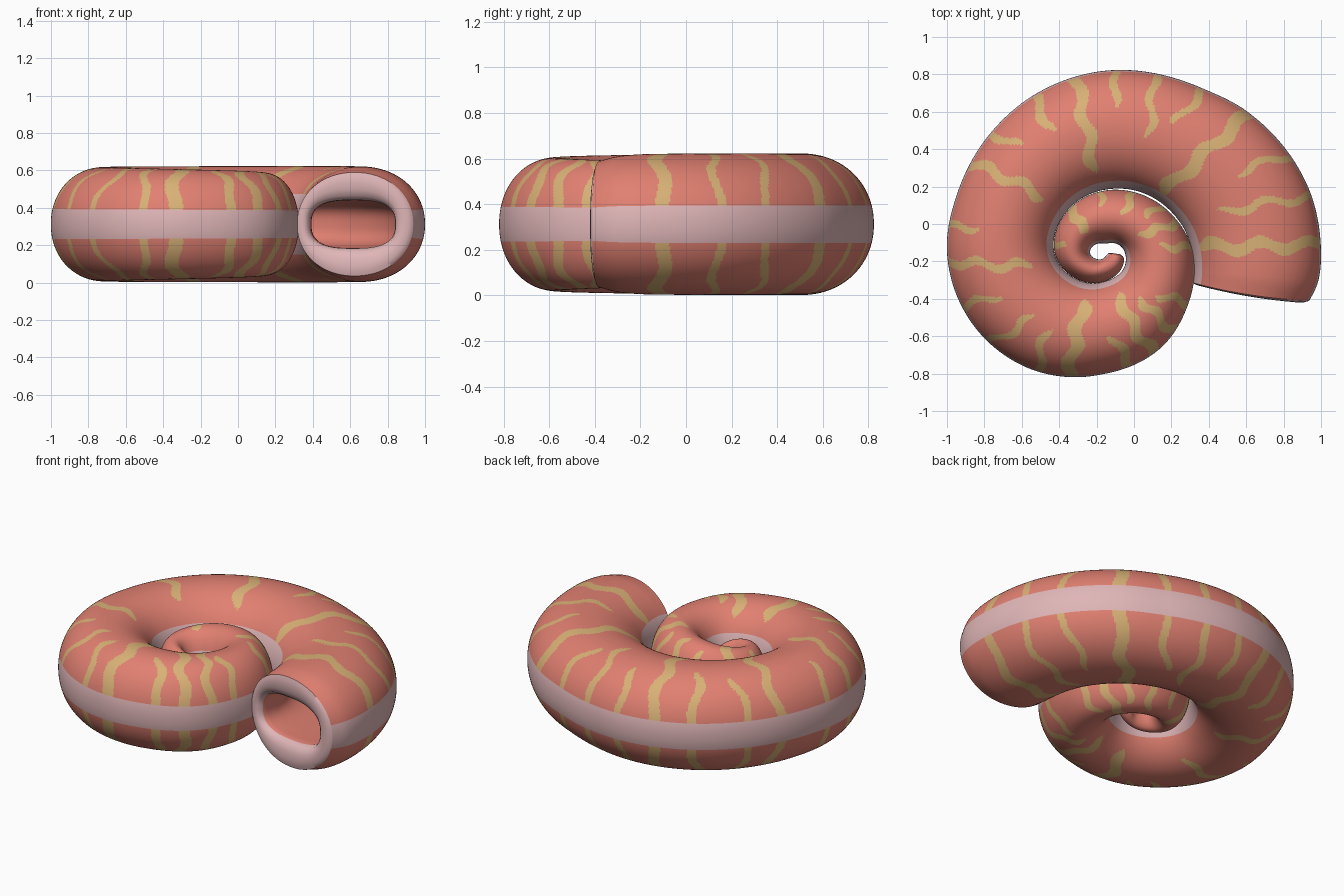
import bpy, bmesh, math

if "Cube" in bpy.data.objects:
    bpy.data.objects.remove(bpy.data.objects["Cube"])

def material(name, rgb):
    m = bpy.data.materials.new(name)
    m.diffuse_color = (*rgb, 1)
    m.use_nodes = True
    m.node_tree.nodes["Principled BSDF"].inputs["Base Color"].default_value = m.diffuse_color
    return m

CORAL = material("coral red", (0.75, 0.215, 0.165))
PINK = material("pale pink", (0.74, 0.465, 0.475))
YELLOW = material("sand yellow", (0.69, 0.44, 0.18))

CX, CY, MID = -0.15, -0.15, 0.312      # spiral centre and mid height
MOUTH, TIP = -13.5, 700.0              # angles in degrees

# (angle, value) knots: outer radius, inner radius, half height
OUTER = [(-14, 1.115), (-8, 1.145), (0, 1.15), (18, 1.135), (45, 1.065), (60, 1.015), (90, .97),
         (113, .927), (135, .885), (158, .855), (180, .85), (206, .815), (233, .755), (257, .687),
         (270, .65), (300, .59), (326, .524), (360, .465), (390, .405), (420, .36), (450, .33),
         (495, .30), (540, .275), (585, .21), (630, .155), (704, .10)]
INNER = [(-14, .495), (0, .466), (30, .413), (60, .370), (90, .334), (135, .301), (180, .276),
         (225, .211), (270, .155), (315, .13), (360, .10), (450, .045), (540, .085), (585, .055),
         (630, .02), (704, .012)]
HALF = [(-14, .275), (-7, .30), (5, .309), (90, .31), (180, .305), (270, .29), (320, .28),
        (360, .27), (450, .24), (540, .195), (630, .15), (704, .09)]

def curve(knots, t):
    """Smooth interpolation through the knots."""
    t = min(max(t, knots[0][0]), knots[-1][0])
    i = next(k for k in range(len(knots) - 1) if t <= knots[k + 1][0])
    def slope(k):
        a, b = knots[max(k - 1, 0)], knots[min(k + 1, len(knots) - 1)]
        return (b[1] - a[1]) / (b[0] - a[0])
    (x0, y0), (x1, y1) = knots[i], knots[i + 1]
    d = x1 - x0
    u = (t - x0) / d
    return ((2*u**3 - 3*u*u + 1) * y0 + (u**3 - 2*u*u + u) * d * slope(i)
            + (3*u*u - 2*u**3) * y1 + (u**3 - u*u) * d * slope(i + 1))

def power(v, e):
    return math.copysign(abs(v) ** e, v)

SIDES = 112
ROUND = .96                             # roundness of the tube section

def section(t, sw=1.0, sh=1.0, shift=0.0, e=ROUND):
    """Points of one tube section; index 0 is the outer edge of the whorl."""
    ro, ri, h = curve(OUTER, t), curve(INNER, t), curve(HALF, t)
    tilt = 6 * max(0, min(1, 1 - (t - MOUTH) / 30))      # mouth plane leans back
    pts = []
    for k in range(SIDES):
        p = 2 * math.pi * (k + .5) / SIDES
        r = (ro + ri) / 2 + shift + sw * (ro - ri) / 2 * power(math.cos(p), e)
        a = math.radians(t - tilt * (ro - r) / (ro - ri))
        pts.append((CX + r * math.cos(a), CY + r * math.sin(a), MID + sh * h * power(math.sin(p), e)))
    return pts

# Wavy stripes: (angle at keel, angle at inner end, reach across the tube, width)
STRIPES = [(2, 5, .95, .062), (15, 19, .7, .042), (28, 31, .42, .042), (44, 46, .95, .075),
           (59, 62, .38, .046), (75, 70, .54, .046), (86, 87, .32, .046), (100, 98, .84, .066),
           (115, 114, .37, .054), (134, 129, .3, .046), (147, 139, .77, .056), (171, 169, .29, .04),
           (183, 190, .77, .05), (201, 202, .38, .038), (218, 222, .48, .042), (240, 233, .44, .046),
           (254, 247, .82, .074), (283, 274, .4, .054), (295, 286, .82, .062), (311, 306, .63, .05),
           (329, 320, .45, .044), (362, 366, .45, .044), (382, 386, .65, .05), (400, 402, .35, .04),
           (425, 425, .45, .044), (455, 455, .3, .034), (490, 492, .65, .06), (530, 532, .35, .034)]

def colour(t, k):
    """0 coral, 1 pink band on keel and inner wall, 2 yellow stripe."""
    p = 2 * math.pi * (k + 1) / SIDES
    c = math.cos(p)
    z = abs(power(math.sin(p), ROUND))
    if z < (.275 if c > 0 else .52):
        return 1
    f = (1 - power(c, ROUND)) / 2
    r = curve(OUTER, t) * (1 - f) + curve(INNER, t) * f
    for n, (s, s2, reach, w) in enumerate(STRIPES):
        if f < reach and abs(t - s) < 25:
            wave = .021 * math.sin(f * 17 + n * 2.1) * min(1, r * 2)
            mid = s + (s2 - s) * f / reach
            taper = math.sqrt(min(1, (reach - f) * 12))
            if abs(math.radians(t - mid) * r - wave) < w / 2 * taper:
                return 2
    return 0

def finish(name, bm, mats):
    me = bpy.data.meshes.new(name)
    bm.to_mesh(me)
    bm.free()
    for m in mats:
        me.materials.append(m)
    ob = bpy.data.objects.new(name, me)
    bpy.context.collection.objects.link(ob)
    bpy.ops.object.select_all(action='DESELECT')
    ob.select_set(True)
    bpy.context.view_layer.objects.active = ob
    bpy.ops.object.shade_smooth_by_angle(angle=math.radians(50))
    return ob

def loft(name, rings, mats, rule):
    """Skin a row of closed rings and cap the last one."""
    bm = bmesh.new()
    rows = [[bm.verts.new(p) for p in ring] for ring in rings]
    for i in range(len(rows) - 1):
        for k in range(SIDES):
            j = (k + 1) % SIDES
            f = bm.faces.new((rows[i][k], rows[i + 1][k], rows[i + 1][j], rows[i][j]))
            f.material_index = rule(i, k)
    bm.faces.new(rows[-1])
    bmesh.ops.recalc_face_normals(bm, faces=bm.faces)
    return finish(name, bm, mats)

# Shell, mouth rim and hollow inside are one continuous skin, from the inside out to the tip
inside = [(60, .55, .36), (45, .64, .4), (30, .68, .42), (20, .69, .42), (10, .69, .42), (0, .69, .42), (-8, .7, .43)]
rim = [(-11, .71, .45), (-13, .76, .54), (-13.9, .82, .68), (-14.2, .89, .82), (-14, .95, .93)]
rings = [section(t, sw, sh, -.03 * (1 - sw) / .33, .72) for t, sw, sh in inside]
rings += [section(t, sw, sh, -.03 * (1 - sw) / .33, .72 + (ROUND - .72) * i / 4)
          for i, (t, sw, sh) in enumerate(rim)]
LEAD = len(rings)
STEPS = 1220
angles = [MOUTH + (TIP - MOUTH) * (i / STEPS) ** 1.2 for i in range(STEPS + 1)]
rings += [section(t) for t in angles]
# rounded tip
rings += [section(TIP + 6, .85, .85), section(TIP + 11, .5, .5)]

def shell_rule(i, k):
    if i < len(inside):
        return 0
    if i < LEAD:
        return 1
    n = i - LEAD
    return colour((angles[n] + angles[n + 1]) / 2, k) if n < STEPS else 0

loft("spiral_shell", rings, (CORAL, PINK, YELLOW), shell_rule)

# Close the deep end of the hollow
bm = bmesh.new()
bm.faces.new([bm.verts.new(p) for p in rings[0]])
finish("hollow_back_wall", bm, (CORAL,))
